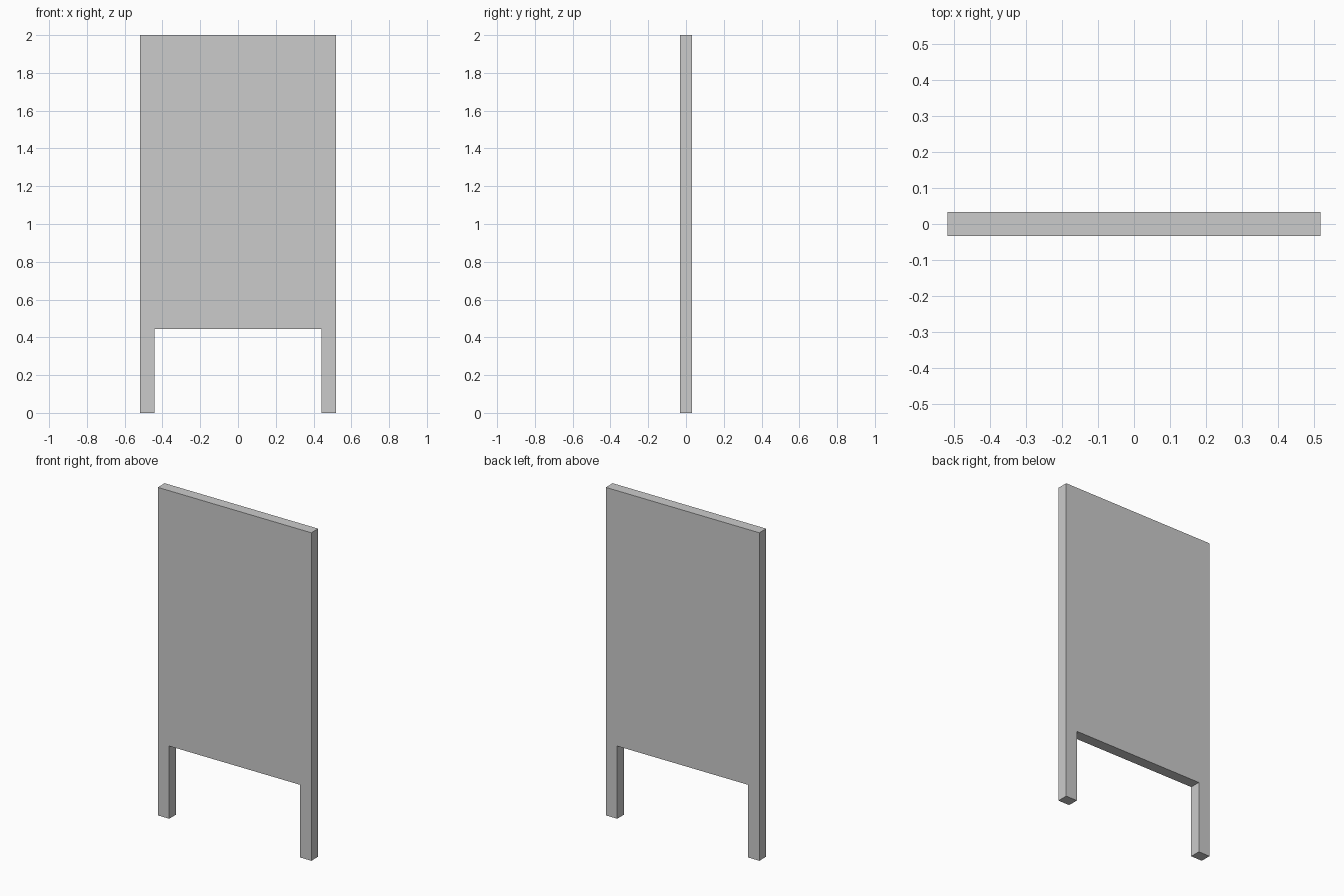
import bpy
import bmesh

if "Cube" in bpy.data.objects:
    bpy.data.objects.remove(bpy.data.objects["Cube"])

HALF_WIDTH, HALF_DEPTH, HEIGHT = 0.518, 0.033, 2.0
LEG_INNER, LEG_HEIGHT = 0.441, 0.443

# Right half of the front outline, mirrored to close the left half
right = [(LEG_INNER, LEG_HEIGHT), (LEG_INNER, 0), (HALF_WIDTH, 0), (HALF_WIDTH, HEIGHT)]
outline = right + [(-x, z) for x, z in reversed(right)]

# Panel with two legs: outline extruded through its thickness
bm = bmesh.new()
front = bm.faces.new([bm.verts.new((x, -HALF_DEPTH, z)) for x, z in outline])
back = bmesh.ops.extrude_face_region(bm, geom=[front], use_keep_orig=True)
bmesh.ops.translate(bm, vec=(0, 2 * HALF_DEPTH, 0),
                    verts=[v for v in back["geom"] if isinstance(v, bmesh.types.BMVert)])
bmesh.ops.recalc_face_normals(bm, faces=bm.faces)

mesh = bpy.data.meshes.new("panel_with_legs")
bm.to_mesh(mesh)
bm.free()
bpy.context.collection.objects.link(bpy.data.objects.new("panel_with_legs", mesh))
